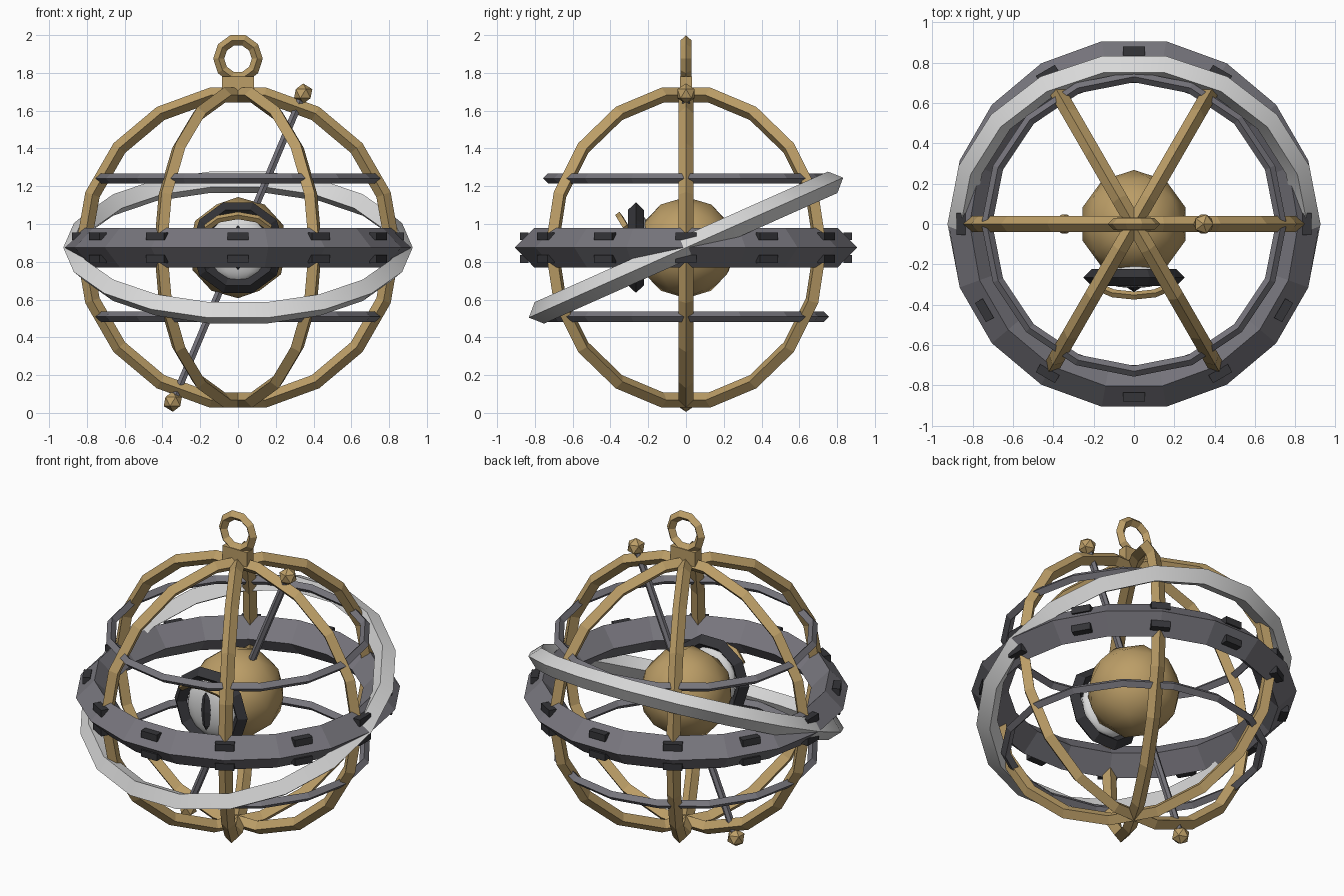
import bpy, math
from mathutils import Vector

if "Cube" in bpy.data.objects:
    bpy.data.objects.remove(bpy.data.objects["Cube"])

CZ = 0.875            # height of the sphere's centre
TILT = math.radians(24)


def mat(name, rgb):
    m = bpy.data.materials.new(name)
    m.diffuse_color = (*rgb, 1)
    m.use_nodes = True
    m.node_tree.nodes["Principled BSDF"].inputs["Base Color"].default_value = m.diffuse_color
    return m


BRASS = mat("brass", (0.50, 0.34, 0.135))
STEEL = mat("grey_steel", (0.185, 0.18, 0.205))
WHITE = mat("pale_silver", (0.70, 0.70, 0.70))
DARK = mat("dark_iron", (0.035, 0.035, 0.04))


def finish(name, material, smooth=False):
    o = bpy.context.object
    o.name = name
    o.data.materials.append(material)
    if smooth:
        bpy.ops.object.shade_smooth_by_angle(angle=math.radians(40))
    return o


def ring(name, material, loc, major, minor, segs, rot=(0, 0, 0), sides=4, smooth=False):
    bpy.ops.mesh.primitive_torus_add(location=loc, rotation=rot, major_segments=segs,
                                     minor_segments=sides, major_radius=major, minor_radius=minor)
    return finish(name, material, smooth)


def box(name, material, loc, size, rot=(0, 0, 0)):
    bpy.ops.mesh.primitive_cube_add(size=1, location=loc, rotation=rot)
    bpy.context.object.scale = size
    return finish(name, material)


# Cage of three upright rings
for i in range(3):
    ring(f"meridian_ring_{i}", BRASS, (0, 0, CZ), 0.82, 0.04, 18,
         (math.pi / 2, 0, i * math.pi / 3))

# Horizontal belt, with two thin rings above and below
ring("equator_belt", STEEL, (0, 0, CZ), 0.815, 0.105, 18)
for s, n in ((1, "upper"), (-1, "lower")):
    ring(f"{n}_parallel_ring", STEEL, (0, 0, CZ + s * 0.366), 0.73, 0.027, 16)

# Clamps on the belt's sloping faces
for i in range(12):
    a = i * math.pi / 6
    for s, n in ((1, "upper"), (-1, "lower")):
        box(f"{n}_clamp_{i}", DARK,
            (0.857 * math.cos(a), 0.857 * math.sin(a), CZ + s * 0.06),
            (0.045, 0.11, 0.042), (0, 0, a))

# Tilted pale ring
ring("tilted_ring", WHITE, (0, 0, CZ), 0.863, 0.062, 18, (TILT, 0, 0), smooth=True)

# Tilted axis rod with end knobs
axis = Vector((0.345, 0, 0.815))
bpy.ops.mesh.primitive_cylinder_add(vertices=6, radius=0.022, depth=2 * axis.length,
                                    location=(0, 0, CZ),
                                    rotation=(0, math.atan2(axis.x, axis.z), 0))
finish("axis_rod", STEEL)
for s, n in ((1, "top"), (-1, "bottom")):
    bpy.ops.mesh.primitive_ico_sphere_add(subdivisions=1, radius=0.054,
                                          location=Vector((0, 0, CZ)) + s * axis)
    finish(f"{n}_axis_knob", BRASS)

# Central globe
bpy.ops.mesh.primitive_ico_sphere_add(subdivisions=2, radius=0.268, location=(0, 0, CZ))
finish("globe", BRASS, True)

# Eye on the front of the globe: rim, lens, slit and brow
ring("eye_rim", DARK, (0, -0.265, CZ), 0.21, 0.042, 10, (math.pi / 2, 0, 0))
bpy.ops.mesh.primitive_uv_sphere_add(segments=12, ring_count=8, radius=1, location=(0, -0.25, CZ))
bpy.context.object.scale = (0.17, 0.07, 0.18)
finish("eye_lens", WHITE, True)
bpy.ops.mesh.primitive_uv_sphere_add(segments=4, ring_count=4, radius=1, location=(0, -0.315, CZ))
bpy.context.object.scale = (0.035, 0.022, 0.12)
finish("eye_slit", DARK)

curve = bpy.data.curves.new("eye_brow", "CURVE")
curve.dimensions = "3D"
curve.bevel_depth = 0.02
curve.bevel_resolution = 0
curve.use_fill_caps = True
path = curve.splines.new("POLY")
path.points.add(4)
for k, p in enumerate(path.points):
    a = math.radians(20 + 35 * k)
    p.co = (0.18 * math.cos(a), -0.295 - 0.06 * math.sin(a), 0.945 + 0.1 * math.sin(a), 1)
path.use_smooth = False
brow = bpy.data.objects.new("eye_brow", curve)
bpy.context.collection.objects.link(brow)
curve.materials.append(BRASS)

# Hanging block and loop
box("crown_block", BRASS, (0, 0, 1.735), (0.17, 0.065, 0.09))
ring("hanging_loop", BRASS, (0, 0, 1.875), 0.102, 0.029, 10, (math.pi / 2, 0, 0))
